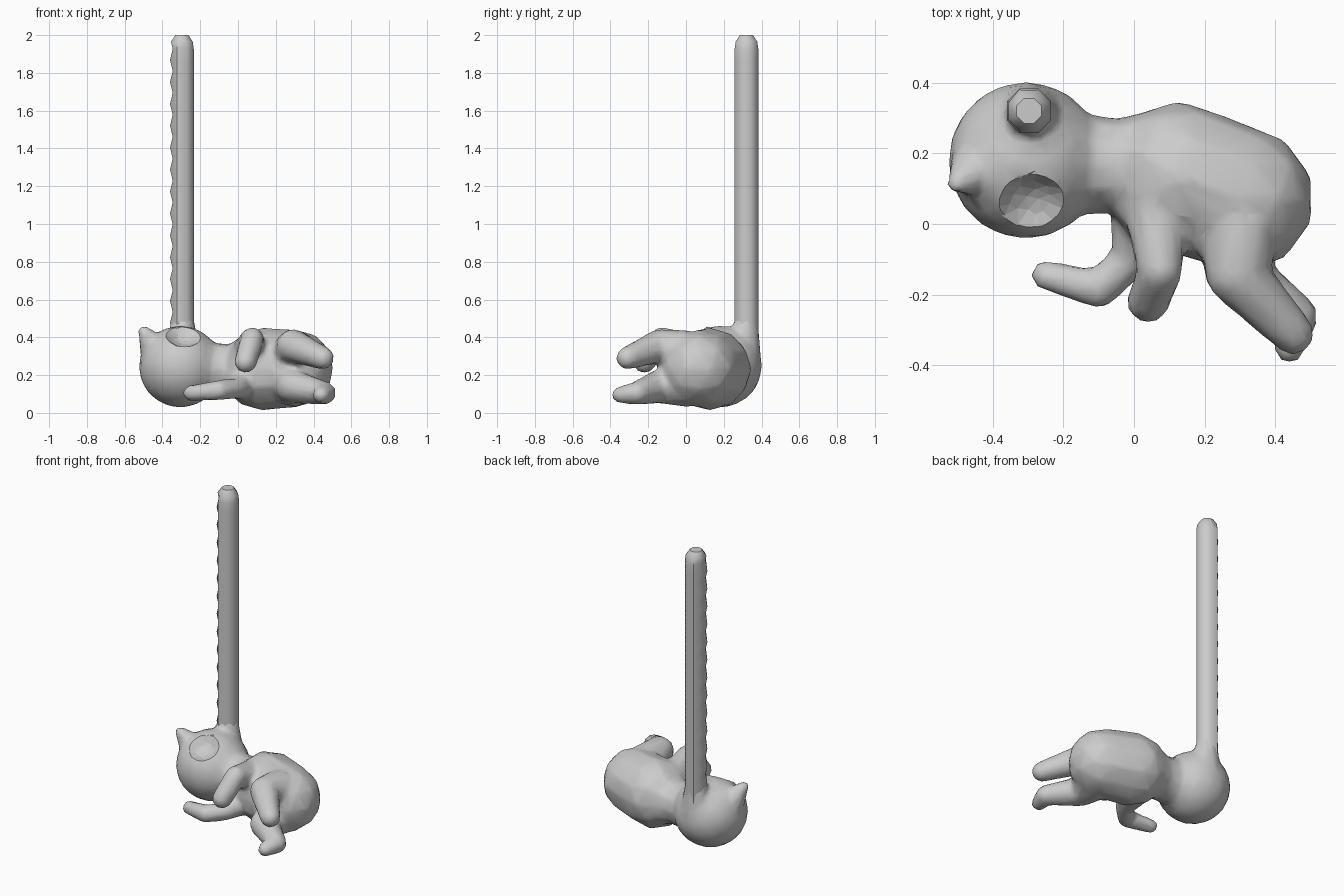
import bpy, bmesh, math
from mathutils import Matrix, Vector

if "Cube" in bpy.data.objects:
    bpy.data.objects.remove(bpy.data.objects["Cube"])


def make_object(name, bm):
    mesh = bpy.data.meshes.new(name)
    bm.to_mesh(mesh)
    bm.free()
    ob = bpy.data.objects.new(name, mesh)
    bpy.context.collection.objects.link(ob)
    return ob


def blob(bm, centre, radii):
    """Ellipsoid added to the animal."""
    m = Matrix.Translation(centre) @ Matrix.Diagonal((*radii, 1))
    bmesh.ops.create_icosphere(bm, subdivisions=3, radius=1, matrix=m)


def limb(bm, stations):
    """Chain of tapered capsules; each station is x, y, z, radius."""
    unit = bmesh.new()
    bmesh.ops.create_icosphere(unit, subdivisions=2, radius=1)
    dirs = [v.co.copy() for v in unit.verts]
    unit.free()
    for a, b in zip(stations, stations[1:]):
        part = bmesh.new()
        for s in (a, b):
            for d in dirs:
                part.verts.new(Vector(s[:3]) + d * s[3])
        bmesh.ops.convex_hull(part, input=part.verts[:])
        bmesh.ops.delete(part, geom=[v for v in part.verts if not v.link_faces],
                         context='VERTS')
        tmp = bpy.data.meshes.new("tmp")
        part.to_mesh(tmp)
        part.free()
        bm.from_mesh(tmp)
        bpy.data.meshes.remove(tmp)


bm = bmesh.new()
# head and ear
blob(bm, (-0.305, 0.18, 0.245), (0.22, 0.222, 0.217))
limb(bm, [(-0.43, 0.17, 0.32, 0.09), (-0.50, 0.115, 0.435, 0.03)])
# neck, chest and rump
limb(bm, [(-0.22, 0.17, 0.23, 0.15), (-0.04, 0.165, 0.23, 0.135), (0.12, 0.15, 0.23, 0.19)])
limb(bm, [(0.125, 0.13, 0.232, 0.219), (0.305, 0.07, 0.235, 0.207)])
# fore legs, lower and upper
limb(bm, [(0.02, 0.04, 0.16, 0.09), (-0.01, -0.10, 0.13, 0.055),
          (-0.10, -0.185, 0.12, 0.055), (-0.25, -0.145, 0.105, 0.043)])
limb(bm, [(0.06, 0.04, 0.33, 0.09), (0.075, -0.13, 0.39, 0.065), (0.04, -0.22, 0.27, 0.062)])
# hind legs, lower and upper
limb(bm, [(0.30, 0.0, 0.16, 0.13), (0.29, -0.14, 0.14, 0.09),
          (0.46, -0.26, 0.105, 0.062), (0.44, -0.35, 0.095, 0.045)])
limb(bm, [(0.30, 0.0, 0.32, 0.12), (0.29, -0.14, 0.355, 0.09), (0.45, -0.31, 0.29, 0.062)])
# flared base where the pole grows out of the head
limb(bm, [(-0.29, 0.30, 0.30, 0.10), (-0.295, 0.32, 0.50, 0.06)])
animal = make_object("lying_animal", bm)

# hollow of the face
bm = bmesh.new()
bmesh.ops.create_icosphere(bm, subdivisions=3, radius=0.115,
                           matrix=Matrix.Translation((-0.285, 0.025, 0.46)))
cutter = make_object("face_cutter", bm)
cutter.hide_render = True
cutter.display_type = 'WIRE'

# fuse, hollow, soften and reduce to a low-poly skin
fuse = animal.modifiers.new("fuse", 'REMESH')
fuse.mode = 'VOXEL'
fuse.voxel_size = 0.016
fuse.use_smooth_shade = True
hollow = animal.modifiers.new("hollow", 'BOOLEAN')
hollow.operation = 'DIFFERENCE'
hollow.object = cutter
soften = animal.modifiers.new("soften", 'SMOOTH')
soften.factor = 0.5
soften.iterations = 5
reduce = animal.modifiers.new("reduce", 'DECIMATE')
reduce.ratio = 0.15

# tall eight-sided pole with a slightly notched left edge and chamfered tip
bm = bmesh.new()
levels = [0.36 + 0.058 * i for i in range(28)]
rings = [(z, 0.068, 0.014 if i % 2 else 0) for i, z in enumerate(levels)]
rings += [(1.965, 0.062, 0), (2.0, 0.038, 0)]
loops = []
for z, r, notch in rings:
    loop = []
    for k in range(8):
        a = math.radians(22.5 + 45 * k)
        x, y = -0.297 + r * math.cos(a), 0.32 + r * math.sin(a)
        if k in (3, 4):
            x += notch
        loop.append(bm.verts.new((x, y, z)))
    loops.append(loop)
for lo, hi in zip(loops, loops[1:]):
    for k in range(8):
        j = (k + 1) % 8
        bm.faces.new((lo[k], lo[j], hi[j], hi[k]))
bm.faces.new(loops[-1])
bm.faces.new(loops[0][::-1])
pole = make_object("tall_pole", bm)

bpy.ops.object.select_all(action='DESELECT')
for ob in (animal, pole):
    ob.select_set(True)
bpy.context.view_layer.objects.active = pole
bpy.ops.object.shade_smooth_by_angle(angle=math.radians(50))
